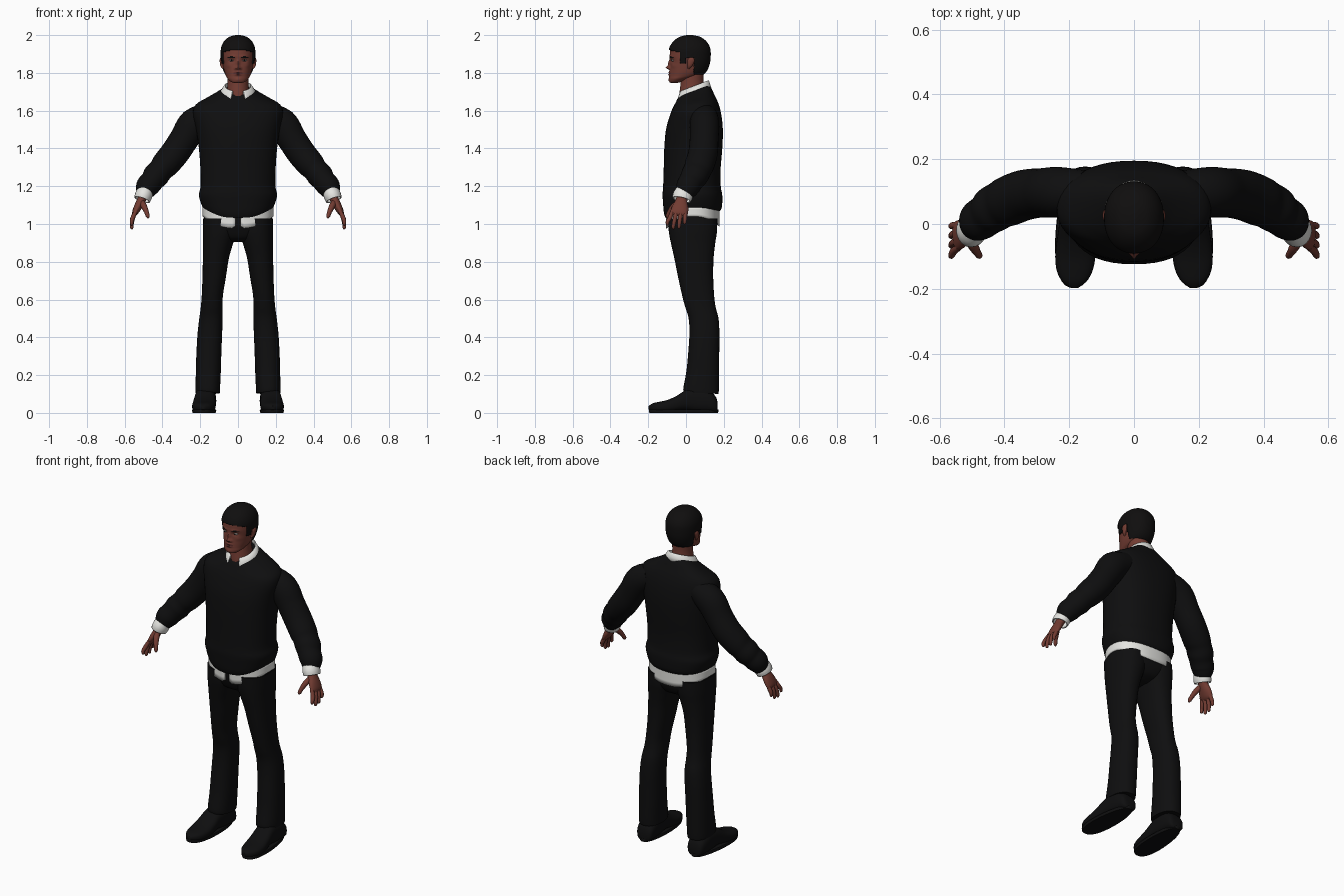
import bpy, bmesh, math
from mathutils import Vector


def material(name, r, g, b):
    m = bpy.data.materials.new(name)
    m.diffuse_color = (r, g, b, 1)
    return m


BLACK = material("black cloth", .0045, .0045, .0048)
HAIR = material("dark hair", .005, .0045, .0045)
SKIN = material("brown skin", .17, .045, .032)
LIPS = material("dark lips", .11, .028, .024)
WHITE = material("white shirt", .78, .78, .75)
EYE = material("eye white", .45, .4, .37)


def smooth_rows(rows, k):
    """Catmull-Rom interpolation of a short table."""
    out = []
    for i in range(len(rows) - 1):
        p0, p1 = rows[max(i - 1, 0)], rows[i]
        p2, p3 = rows[i + 1], rows[min(i + 2, len(rows) - 1)]
        for j in range(k):
            t = j / k
            out.append([.5 * (2 * b + (c - a) * t + (2 * a - 5 * b + 4 * c - d) * t * t
                              + (3 * b - a - 3 * c + d) * t ** 3)
                        for a, b, c, d in zip(p0, p1, p2, p3)])
    return out + [list(rows[-1])]


def spow(v, e):
    return math.copysign(abs(v) ** e, v)


def oval(c, u, v, n=2, seg=32):
    """Superellipse ring around c with half axes u and v."""
    c, u, v = Vector(c), Vector(u), Vector(v)
    angles = [2 * math.pi * i / seg for i in range(seg)]
    return [c + u * spow(math.cos(a), 2 / n) + v * spow(math.sin(a), 2 / n) for a in angles]


def loft(name, rings, mat, mirror=False, closed=True, caps=True, solid=0):
    bm = bmesh.new()
    vs = [[bm.verts.new(p) for p in r] for r in rings]
    n = len(vs[0])
    for a, b in zip(vs, vs[1:]):
        for i in range(n if closed else n - 1):
            j = (i + 1) % n
            bm.faces.new((a[i], a[j], b[j], b[i]))
    if caps and closed:
        bm.faces.new(vs[0])
        bm.faces.new(vs[-1])
    bmesh.ops.recalc_face_normals(bm, faces=bm.faces)
    return finish(name, bm, mat, mirror, solid)


def finish(name, bm, mat, mirror=False, solid=0):
    me = bpy.data.meshes.new(name)
    bm.to_mesh(me)
    bm.free()
    ob = bpy.data.objects.new(name, me)
    bpy.context.collection.objects.link(ob)
    me.materials.append(mat)
    if solid:
        ob.modifiers.new("thickness", 'SOLIDIFY').thickness = solid
    if mirror:
        ob.modifiers.new("mirror", 'MIRROR').use_mirror_merge = False
    bpy.context.view_layer.objects.active = ob
    ob.select_set(True)
    bpy.ops.object.shade_smooth_by_angle(angle=math.radians(50))
    ob.select_set(False)
    return ob


def level_rings(rows, k=4, n=2, seg=32, cx=False):
    """Rows: z, half width, front y, back y, tilt, (centre x)."""
    rings = []
    for r in smooth_rows(rows, k):
        z, rx, yf, yb, tilt = r[:5]
        h = (yb - yf) / 2
        rings.append(oval((r[5] if cx else 0, (yf + yb) / 2, z), (rx, 0, 0), (0, h, tilt * h), n, seg))
    return rings


def tube(name, rows, mat, k=4, seg=20, mirror=True, caps=True, solid=0):
    """Rows: x, y, z, radius in the frontal plane, radius front to back."""
    pts = smooth_rows(rows, k)
    rings = []
    for i, p in enumerate(pts):
        t = (Vector(pts[min(i + 1, len(pts) - 1)][:3]) - Vector(pts[max(i - 1, 0)][:3])).normalized()
        u = t.cross(Vector((0, 1, 0))).normalized()
        rings.append(oval(p[:3], u * p[3], t.cross(u) * p[4], 2, seg))
    return loft(name, rings, mat, mirror, caps=caps, solid=solid)


def ball(name, c, s, mat, mirror=True):
    bm = bmesh.new()
    bmesh.ops.create_uvsphere(bm, u_segments=16, v_segments=10, radius=1)
    for v in bm.verts:
        v.co = Vector([a * b + d for a, b, d in zip(v.co, s, c)])
    return finish(name, bm, mat, mirror)


# Sweater body, its hem dipping at the front
rings = level_rings([
    (1.068, .172, -.108, .178, 0), (1.09, .188, -.118, .190, 0), (1.15, .207, -.124, .192, 0),
    (1.20, .198, -.121, .184, 0), (1.29, .199, -.118, .183, 0), (1.40, .207, -.115, .192, 0),
    (1.50, .222, -.106, .195, 0), (1.58, .238, -.085, .186, .03), (1.63, .225, -.068, .170, .1),
    (1.665, .165, -.054, .150, .2), (1.69, .115, -.045, .135, .3), (1.712, .078, -.032, .118, .38)],
    4, 2.35, 48)
for ring in rings[:6]:
    for p in ring:
        p.z -= .035 * max(0, (.03 - p.y) / .14) ** 2 * (1.12 - p.z) / .05
loft("sweater_body", rings, BLACK)

# Sleeves with soft folds at the forearm
tube("sleeve", [
    (.15, .095, 1.575, .07, .07), (.232, .098, 1.53, .083, .078), (.285, .096, 1.45, .077, .076),
    (.335, .09, 1.375, .076, .078), (.385, .072, 1.315, .073, .078), (.41, .06, 1.285, .066, .074),
    (.435, .045, 1.255, .069, .073), (.455, .028, 1.228, .062, .066), (.478, .012, 1.20, .062, .064),
    (.490, .0, 1.175, .053, .056), (.497, -.008, 1.158, .043, .047)], BLACK, seg=28)
tube("shirt_cuff", [(.488, -.005, 1.178, .042, .046), (.500, -.017, 1.150, .046, .053),
                    (.508, -.023, 1.128, .043, .050)], WHITE, seg=24, caps=False, solid=.006)

# Hands: palm, four fingers and a thumb
tube("palm", [(.500, -.015, 1.155, .025, .030), (.512, -.024, 1.125, .023, .031),
              (.530, -.030, 1.09, .021, .043), (.545, -.036, 1.06, .016, .046),
              (.551, -.038, 1.045, .008, .038)], SKIN)
for i, (y0, y1, zt) in enumerate([(-.071, -.097, .992), (-.049, -.066, .972),
                                  (-.026, -.036, .975), (-.004, -.006, .998)]):
    tube(f"finger_{i + 1}", [(.540, y0, 1.07, .010, .011), (.556, (y0 + y1) / 2, 1.035, .012, .0115),
                             (.563, y1, zt + .022, .010, .010), (.562, y1 - .001, zt + .006, .008, .008),
                             (.561, y1 - .001, zt, .002, .002)], SKIN, 3, 12)
tube("thumb", [(.510, -.040, 1.115, .016, .016), (.496, -.068, 1.09, .016, .016),
               (.484, -.088, 1.062, .012, .012), (.477, -.098, 1.04, .010, .010),
               (.475, -.101, 1.030, .002, .002)], SKIN, 3, 12)

# Shirt tail showing under the sweater, longer front and back, split in the middle
seg = 72
lines = []
for t in range(5):
    line = []
    for i in range(seg + 1):
        a = -math.pi / 2 + .045 + (2 * math.pi - .09) * i / seg
        s = math.sin(a)
        low = 1.04 - (.064 if s < 0 else .052) * s * s + (.012 if i in (0, seg) else 0)
        line.append(Vector((.187 * spow(math.cos(a), .85), .036 + .142 * spow(s, .85),
                            1.09 + (low - 1.09) * t / 4)))
    lines.append(line)
loft("shirt_tail", lines, WHITE, closed=False, solid=.004)

# Trousers: hips and two legs
loft("trouser_hips", level_rings([
    (.905, .05, -.03, .09, 0), (.925, .11, -.065, .135, 0), (.96, .165, -.085, .158, 0),
    (1.0, .181, -.096, .166, 0), (1.08, .177, -.098, .168, 0)], 4, 2.5, 40), BLACK)
loft("trouser_leg", level_rings([
    (.105, .064, -.012, .172, -.05, .160), (.13, .065, -.014, .174, -.03, .160),
    (.22, .066, .002, .175, 0, .157), (.32, .066, .012, .176, 0, .154), (.42, .065, .018, .177, 0, .149),
    (.50, .062, .014, .172, 0, .143), (.56, .058, -.004, .157, 0, .139), (.62, .056, -.020, .149, 0, .136),
    (.72, .062, -.042, .144, 0, .126), (.82, .069, -.062, .146, 0, .117), (.90, .080, -.080, .155, 0, .105),
    (.96, .090, -.091, .164, 0, .096), (1.03, .088, -.096, .166, 0, .096)],
    4, 2.3, 32, True), BLACK, True)

# Shoes, lofted from heel to toe: y, centre x, half width, bottom, top
shoe = []
for y, cx, w, zb, zt in smooth_rows([
        (.168, .168, .030, .006, .05), (.155, .168, .048, .001, .09), (.11, .170, .055, .0, .125),
        (.05, .172, .055, .003, .135), (.0, .175, .056, .012, .122), (-.05, .178, .060, .006, .09),
        (-.10, .181, .062, .0, .068), (-.145, .183, .055, .002, .058), (-.178, .184, .037, .008, .05),
        (-.198, .184, .010, .018, .036)], 4):
    shoe.append(oval((cx, y, (zb + zt) / 2), (w, 0, 0), (0, 0, (zt - zb) / 2), 2.6, 28))
loft("shoe", shoe, BLACK, True)
sole = []
for z, e in ((0, 0), (.014, .003), (.018, 0)):
    sole.append([Vector((.178 + x * (.060 + e) - y * .008, -.012 + y * (.182 + e), z))
                 for x, y in ((spow(math.cos(a), .8) * (1 - .13 * math.sin(a)), spow(math.sin(a), .95))
                              for a in (2 * math.pi * i / 40 for i in range(40)))])
loft("shoe_sole", sole, BLACK, True)

# Neck
loft("neck", level_rings([(1.665, .066, -.036, .105, .35), (1.70, .060, -.036, .098, .3),
                          (1.745, .055, -.030, .092, .2), (1.82, .056, -.020, .095, 0)]), SKIN)

# Shirt collar, folded over and open at the front
lines = []
for rx, ry, drop in ((.064, .072, .035), (.067, .075, 0), (.074, .080, .002), (.088, .087, .022),
                     (.097, .094, .046)):
    line = []
    for i in range(49):
        a = -math.pi / 2 + .42 + (2 * math.pi - .84) * i / 48
        s = math.sin(a)
        point = max(0, -s - .45) * drop * .75
        line.append(Vector((rx * math.cos(a), .042 + ry * s - point * .35, 1.731 + .029 * s - drop - point)))
    lines.append(line)
loft("shirt_collar", lines, WHITE, closed=False, solid=.004)

# Head: skull profile with soft bumps for the features
HEAD = [(1.746, .016, -.078, -.05, 0), (1.752, .036, -.087, -.025, 0), (1.768, .054, -.089, .015, 0),
        (1.785, .064, -.088, .07, 0), (1.81, .073, -.086, .102, 0), (1.85, .081, -.083, .119, 0),
        (1.89, .085, -.086, .124, 0), (1.93, .083, -.082, .121, 0), (1.962, .069, -.062, .103, 0),
        (1.984, .044, -.032, .073, 0), (1.993, .012, .005, .035, 0)]
BUMPS = [(0, 1.828, .010, .009, .021), (0, 1.850, .008, .018, .012), (.013, 1.823, .007, .007, .008),
         (.034, 1.866, .015, .009, -.008), (.030, 1.887, .022, .007, .004), (0, 1.803, .018, .005, .007),
         (0, 1.790, .017, .005, .007), (0, 1.764, .016, .010, .004), (.050, 1.838, .014, .011, .003)]
rings = level_rings(HEAD, 8, 2.15, 112)
for p in (p for r in rings for p in r):
    if p.y < -.02:
        p.y -= sum(d * math.exp(-((abs(p.x) - x) / w) ** 2 - ((p.z - z) / h) ** 2) for x, z, w, h, d in BUMPS)
head = loft("head", rings, SKIN)
for m in (LIPS, HAIR):
    head.data.materials.append(m)
for f in head.data.polygons:
    x, y, z = f.center
    if y < -.03 and (x / .026) ** 2 + ((z - 1.797) / .011) ** 2 < 1:
        f.material_index = 1
    if y < -.03 and .015 < abs(x) < .053 and abs(z - 1.886 + abs(abs(x) - .034) * .2) < .0035:
        f.material_index = 2
ball("eyeball", (.034, -.068, 1.866), (.013, .011, .0055), EYE)
ball("iris", (.034, -.0765, 1.866), (.005, .004, .0045), HAIR)
tube("ear", [(.076, .012, 1.825, .006, .006), (.085, .020, 1.838, .008, .012),
             (.089, .026, 1.862, .008, .018), (.089, .028, 1.876, .006, .015),
             (.085, .028, 1.884, .002, .005)], SKIN)


# Hair cap cut from the skull along the hairline
def hairline(p):
    if p.y < -.030:
        return 1.922 - 2.2 * p.x * p.x
    if p.y < .002:
        return 1.848
    return 1.880 if p.y < .042 else 1.795


bm = bmesh.new()
bm.from_mesh(head.data)
bmesh.ops.delete(bm, geom=[f for f in bm.faces if f.calc_center_median().z < hairline(f.calc_center_median())],
                 context='FACES')
for f in bm.faces:
    f.material_index = 0
bm.normal_update()
for v, n in [(v, v.normal.copy()) for v in bm.verts]:
    v.co += n * .007
finish("hair", bm, HAIR, solid=.009)
